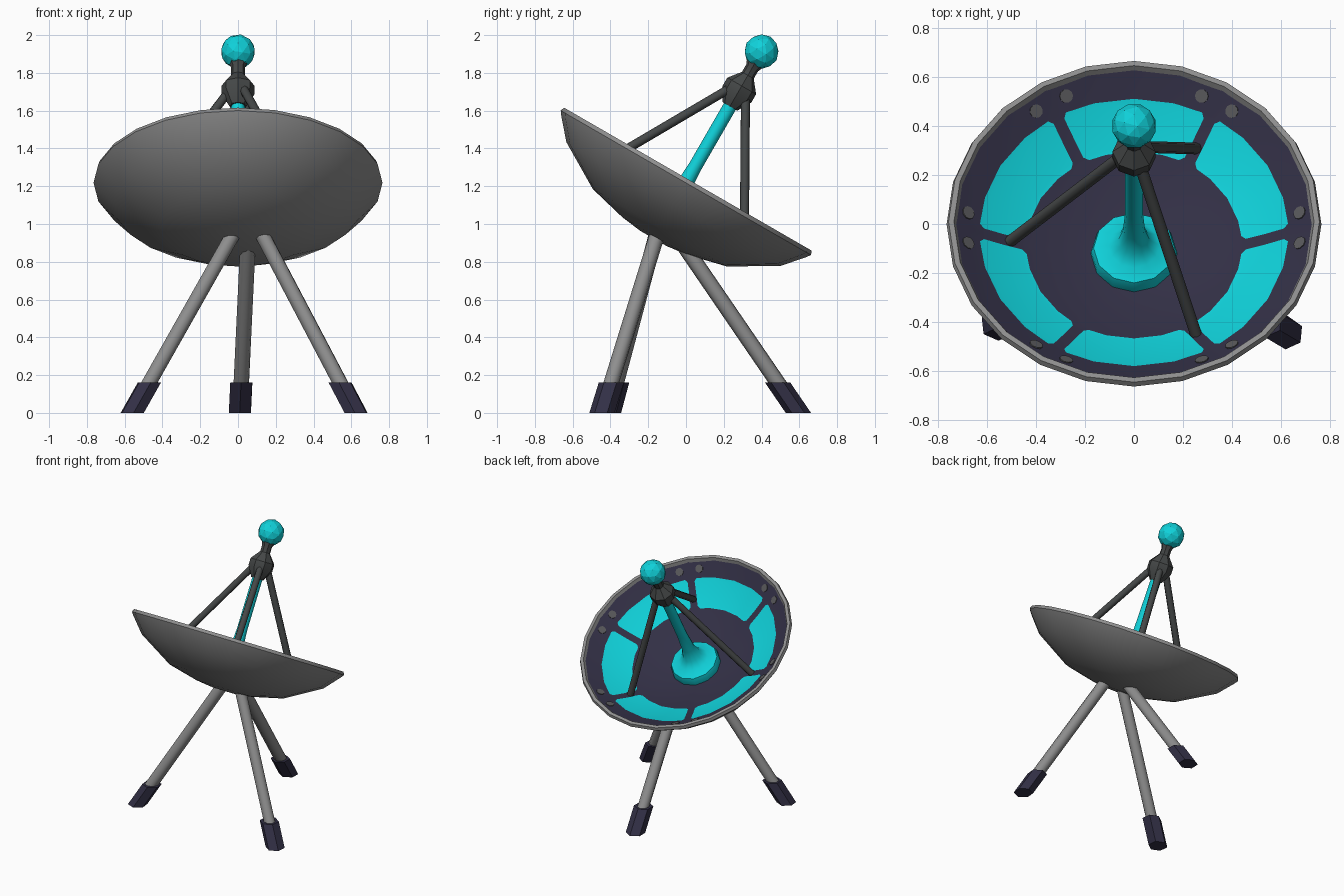
import bpy, bmesh, math
from mathutils import Matrix, Vector

if "Cube" in bpy.data.objects:
    bpy.data.objects.remove(bpy.data.objects["Cube"])


def material(name, rgb):
    m = bpy.data.materials.new(name)
    m.diffuse_color = (*rgb, 1)
    m.use_nodes = True
    m.node_tree.nodes["Principled BSDF"].inputs["Base Color"].default_value = m.diffuse_color
    return m


GREY = material("light grey", (0.27, 0.27, 0.27))
DARK = material("dark grey", (0.06, 0.065, 0.065))
NAVY = material("navy", (0.032, 0.029, 0.06))
CYAN = material("cyan", (0.005, 0.64, 0.70))
BOLT = material("bolt grey", (0.10, 0.10, 0.105))

# Dish frame: centre of the rim, axis leaning 30 degrees backwards
TILT = Matrix.Translation((0, 0, 1.22)) @ Matrix.Rotation(math.radians(-30), 4, 'X')


def finish(name, bm, mats, matrix=None, smooth=40):
    if matrix is not None:
        bm.transform(matrix)
    me = bpy.data.meshes.new(name)
    bm.to_mesh(me)
    bm.free()
    ob = bpy.data.objects.new(name, me)
    bpy.context.collection.objects.link(ob)
    for m in mats:
        me.materials.append(m)
    if smooth:
        bpy.ops.object.select_all(action='DESELECT')
        ob.select_set(True)
        bpy.context.view_layer.objects.active = ob
        bpy.ops.object.shade_smooth_by_angle(angle=math.radians(smooth))
    return ob


def bridge(bm, a, b):
    n = len(a)
    return [bm.faces.new((a[i], a[(i + 1) % n], b[(i + 1) % n], b[i])) for i in range(n)]


def lathe(name, profile, sides, mat, close=(True, True), smooth=40):
    """Revolve (radius, height) points about the dish axis."""
    bm = bmesh.new()
    rings = [[bm.verts.new((r * math.cos(math.tau * i / sides),
                            r * math.sin(math.tau * i / sides), h))
              for i in range(sides)] for r, h in profile]
    for a, b in zip(rings, rings[1:]):
        bridge(bm, a, b)
    if close[0]:
        bm.faces.new(rings[0][::-1])
    if close[1]:
        bm.faces.new(rings[-1])
    return finish(name, bm, [mat], TILT, smooth)


def tube(name, p, q, radius, sides, mat):
    """Straight round bar between two points."""
    p, q = Vector(p), Vector(q)
    bm = bmesh.new()
    bmesh.ops.create_cone(bm, cap_ends=True, segments=sides, radius1=radius,
                          radius2=radius, depth=(q - p).length)
    rot = (q - p).to_track_quat('Z', 'Y').to_matrix().to_4x4()
    return finish(name, bm, [mat], Matrix.Translation((p + q) / 2) @ rot, 50)


def bowl_height(r):
    return -0.27 * (1 - (r / 0.73) ** 2)


# Dish outer shell with rolled rim
lathe("dish_shell", [(0.08, -0.343), (0.2, -0.328), (0.41, -0.277), (0.655, -0.132),
                     (0.748, -0.025), (0.765, -0.002), (0.757, 0.02), (0.735, 0.02),
                     (0.725, -0.005)], 24, GREY, (True, False))

# Dish inner bowl: six cyan panels with clipped corners between navy spokes
bm = bmesh.new()
levels = [(0.1, 0.01), (0.27, 0.025), (0.44, 0.042), (0.457, 0.025), (0.54, 0.025),
          (0.613, 0.025), (0.63, 0.042), (0.73, 0.035)]
rings = []
for r, half_gap in levels:
    d = math.degrees(math.asin(half_gap / r))
    ring = []
    for k in range(6):
        for a in (0, d, 15, 30, 45, 60 - d):
            t = math.radians(60 * k + a)
            ring.append(bm.verts.new((r * math.cos(t), r * math.sin(t), bowl_height(r))))
    rings.append(ring)
bm.faces.new(rings[0])
for j, (a, b) in enumerate(zip(rings, rings[1:])):
    for i, f in enumerate(bridge(bm, b, a)):
        f.normal_flip() if f.normal.z < 0 else None
        if 2 <= j <= 5 and i % 6 in (1, 2, 3, 4):
            f.material_index = 1
bmesh.ops.recalc_face_normals(bm, faces=bm.faces)
if sum(f.normal.z for f in bm.faces) < 0:
    bmesh.ops.reverse_faces(bm, faces=bm.faces)
finish("dish_bowl", bm, [NAVY, CYAN], TILT)

# Bolt heads in pairs at the end of each spoke
bm = bmesh.new()
for k in range(6):
    for s in (-6, 6):
        t = math.radians(60 * k + s)
        c, n = math.cos(t), math.sin(t)
        rot = Vector((-0.69 * c, -0.69 * n, 1)).to_track_quat('Z', 'Y').to_matrix().to_4x4()
        bmesh.ops.create_cone(bm, cap_ends=True, segments=10, radius1=0.028, radius2=0.028,
                              depth=0.008, matrix=Matrix.Translation(
                                  (0.68 * c, 0.68 * n, bowl_height(0.68) + 0.004)) @ rot)
finish("rim_bolts", bm, [BOLT], TILT, 0)

# Central feed: flared cyan stem, dark hub with neck, faceted ball
lathe("feed_stem", [(0.175, -0.275), (0.175, -0.225), (0.165, -0.195), (0.105, -0.175),
                    (0.065, -0.13), (0.045, -0.05), (0.036, 0.1), (0.036, 0.49)], 12, CYAN)
lathe("feed_hub", [(0.045, 0.465), (0.088, 0.54), (0.088, 0.59), (0.036, 0.655),
                   (0.036, 0.70), (0.055, 0.745)], 8, DARK, smooth=30)
bm = bmesh.new()
bmesh.ops.create_icosphere(bm, subdivisions=2, radius=0.092)
finish("feed_ball", bm, [CYAN], TILT @ Matrix.Translation((0, 0, 0.80)), 0)

# Three struts from the spokes up to the hub
for i, deg in enumerate((60, 180, 300)):
    c, s = math.cos(math.radians(deg)), math.sin(math.radians(deg))
    tube(f"feed_strut_{i + 1}", TILT @ Vector((0.51 * c, 0.51 * s, bowl_height(0.51) - 0.01)),
         TILT @ Vector((0.04 * c, 0.04 * s, 0.57)), 0.024, 8, DARK)

# Tripod legs with sheared boots that sit flat on the ground
LEGS = {"front_left": ((-0.56, -0.41, 0), (-0.02, -0.155, 0.955)),
        "front_right": ((0.625, -0.445, 0), (0.125, -0.15, 0.95)),
        "rear": ((0.01, 0.595, 0), (0.055, -0.055, 0.95))}
for name, (foot, top) in LEGS.items():
    foot, top = Vector(foot), Vector(top)
    tube(name + "_leg", foot.lerp(top, 0.08), top, 0.041, 8, GREY)
    bm = bmesh.new()
    heading = math.atan2(foot.y, foot.x)
    loops = []
    for h in (0, 0.16):
        mid = foot.lerp(top, h / top.z)
        loops.append([bm.verts.new(mid + Vector((0.067 * math.cos(heading + math.tau * i / 6),
                                                 0.067 * math.sin(heading + math.tau * i / 6), 0)))
                      for i in range(6)])
    bridge(bm, *loops)
    bm.faces.new(loops[0][::-1])
    bm.faces.new(loops[1])
    finish(name + "_boot", bm, [NAVY], None, 0)
